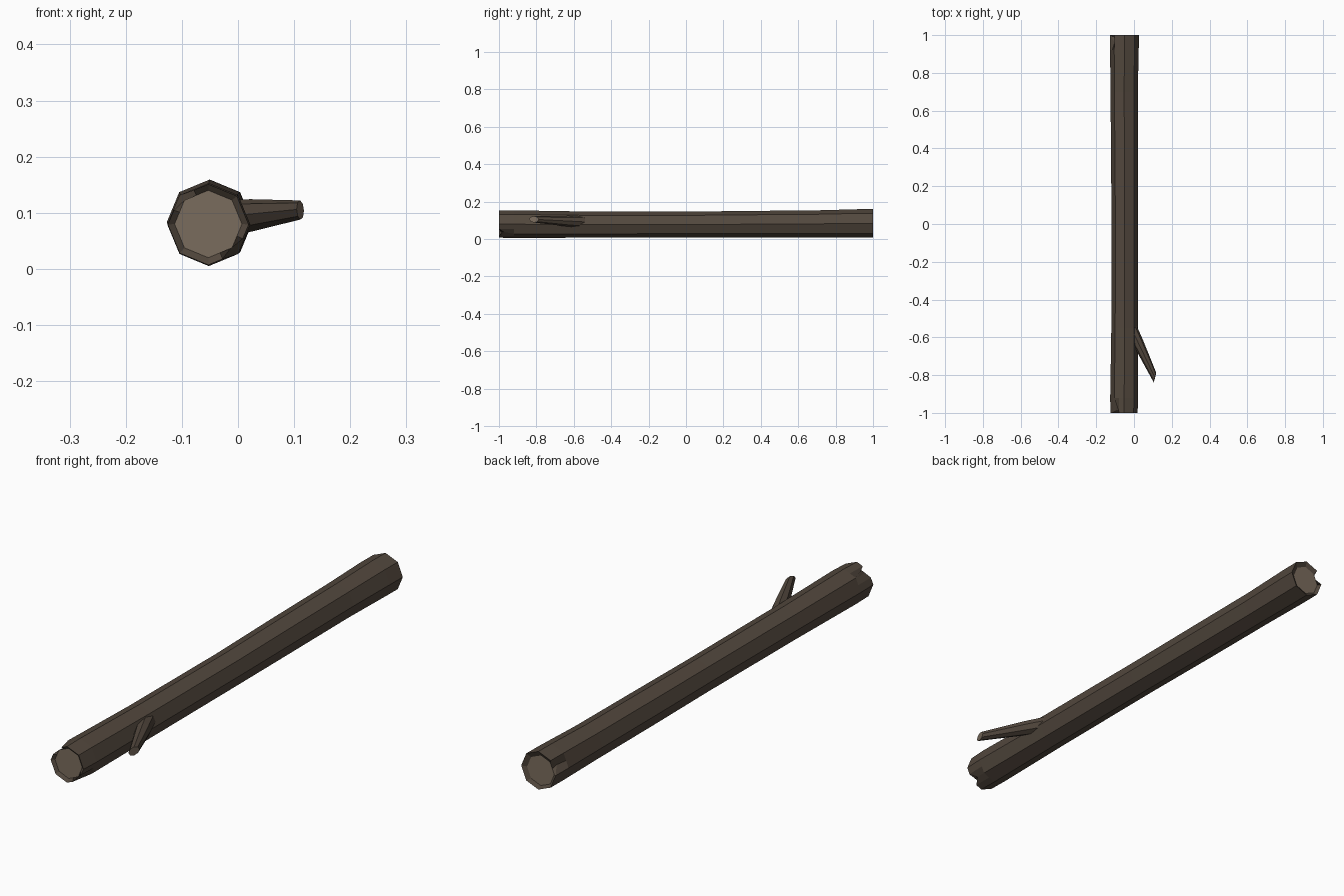
import bpy, bmesh, math
from mathutils import Vector

cube = bpy.data.objects.get("Cube")
if cube:
    bpy.data.objects.remove(cube, do_unlink=True)


def make_material(name, colour):
    mat = bpy.data.materials.new(name)
    mat.use_nodes = True
    mat.diffuse_color = colour
    mat.node_tree.nodes["Principled BSDF"].inputs["Base Color"].default_value = colour
    return mat


BARK = make_material("dark bark", (0.085, 0.064, 0.047, 1))
WOOD = make_material("cut wood", (0.195, 0.15, 0.11, 1))


def bridge(bm, a, b):
    n = len(a)
    for i in range(n):
        bm.faces.new((a[i], a[(i + 1) % n], b[(i + 1) % n], b[i]))


def finish(bm, name):
    bmesh.ops.recalc_face_normals(bm, faces=bm.faces)
    mesh = bpy.data.meshes.new(name)
    bm.to_mesh(mesh)
    bm.free()
    mesh.materials.append(BARK)
    mesh.materials.append(WOOD)
    obj = bpy.data.objects.new(name, mesh)
    bpy.context.collection.objects.link(obj)
    return obj


# Log: an octagon with a point halfway along each side for the split bark
POINTS = 16


def log_ring(bm, y, radius, cx=-0.053, cz=0.08, notches={}):
    ring = []
    for i in range(POINTS):
        angle = math.tau * i / POINTS
        r = radius * (math.cos(math.pi / 8) if i % 2 else 1)
        depth = notches.get(i, 0)
        if depth:
            r *= 0.8
        ring.append(bm.verts.new((cx + r * math.cos(angle),
                                  y - math.copysign(depth, y),
                                  cz + r * math.sin(angle))))
    return ring


bm = bmesh.new()
# y, radius, centre x, centre z
sections = [(-0.92, 0.074, -0.052, 0.079), (-0.55, 0.070, -0.050, 0.077),
            (0.0, 0.069, -0.049, 0.077), (0.35, 0.071, -0.051, 0.079),
            (0.7, 0.072, -0.052, 0.081), (0.92, 0.076, -0.051, 0.083)]
front = log_ring(bm, -1, 0.072, -0.053, 0.079, {6: 0.05, 14: 0.025})
back = log_ring(bm, 1, 0.076, -0.050, 0.083, {7: 0.04})
rings = [front] + [log_ring(bm, *s) for s in sections] + [back]
for a, b in zip(rings, rings[1:]):
    bridge(bm, a, b)

# Bark rims and recessed wood at both ends
for rim, y in ((front, -0.99), (back, 0.99)):
    inner = log_ring(bm, y, 0.060)
    bridge(bm, rim, inner)
    bm.faces.new(inner).material_index = 1
finish(bm, "log")

# Side branch: tapered, with a slanted cut at the tip
bm = bmesh.new()
root, tip = Vector((-0.025, -0.53, 0.09)), Vector((0.111, -0.813, 0.105))
axis = (tip - root).normalized()
side = axis.cross(Vector((0, 0, 1))).normalized()
up = side.cross(axis)
branch = []
for t, radius, slant in ((0, 0.032, 0), (0.35, 0.029, 0), (1, 0.017, 1.2)):
    ring = []
    for i in range(8):
        angle = math.tau * i / 8
        s, u = radius * math.cos(angle), radius * math.sin(angle)
        ring.append(bm.verts.new(root.lerp(tip, t) + side * s + up * u
                                 + axis * (slant * s)))
    branch.append(ring)
for a, b in zip(branch, branch[1:]):
    bridge(bm, a, b)
bm.faces.new(branch[0])
bm.faces.new(branch[-1]).material_index = 1
finish(bm, "side_branch")
